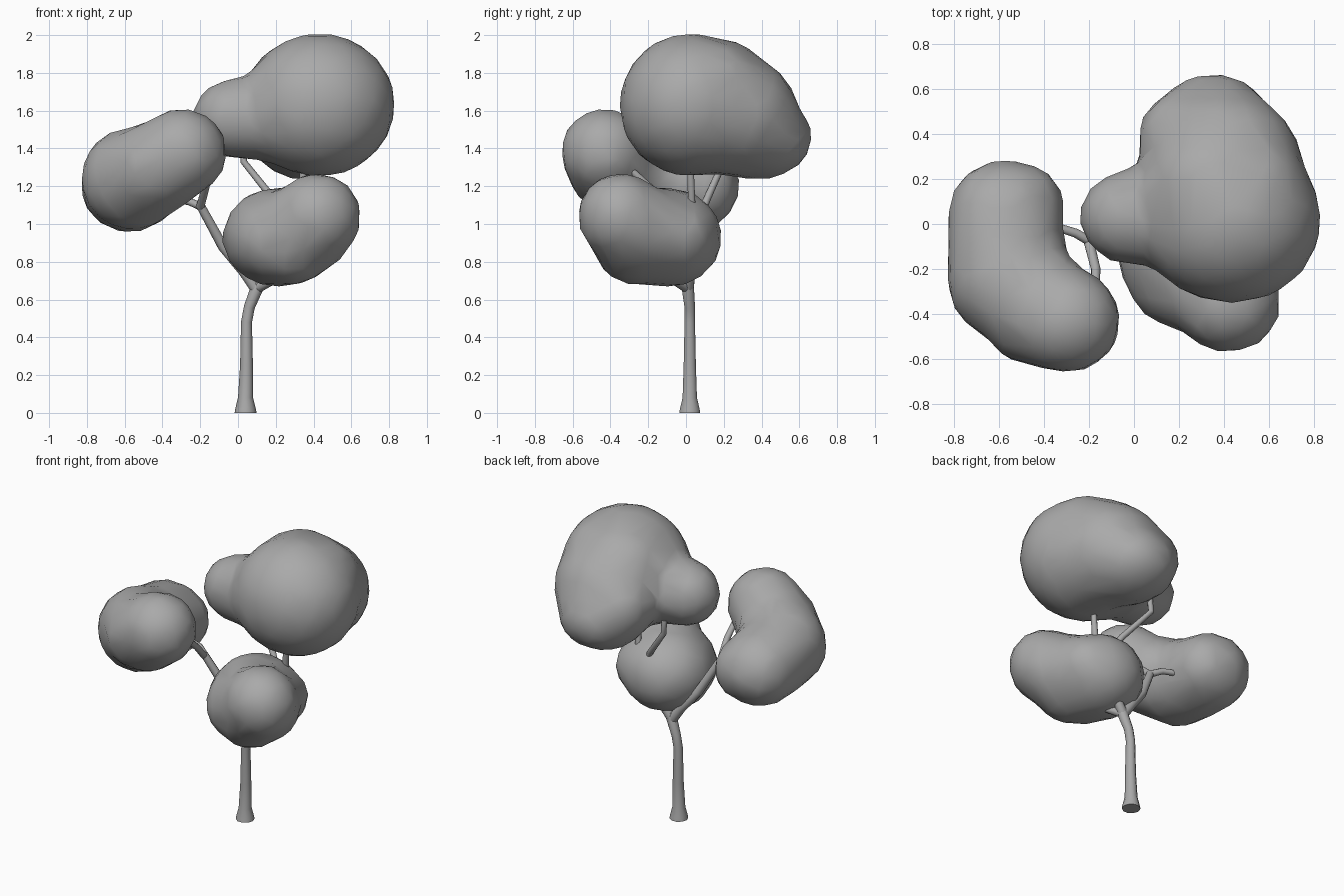
import bpy
import bmesh
from math import radians
from mathutils import Matrix, Vector

cube = bpy.data.objects.get("Cube")
if cube:
    bpy.data.objects.remove(cube, do_unlink=True)

grey = bpy.data.materials.new("plain grey")
grey.use_nodes = True
COLOR = (0.4, 0.4, 0.4, 1)
grey.diffuse_color = COLOR
grey.node_tree.nodes["Principled BSDF"].inputs["Base Color"].default_value = COLOR


def activate(obj):
    bpy.ops.object.select_all(action="DESELECT")
    obj.select_set(True)
    bpy.context.view_layer.objects.active = obj


def foliage(name, lobes):
    """Fuse ellipsoid lobes into one soft clump."""
    bm = bmesh.new()
    for center, radii in lobes:
        matrix = Matrix.LocRotScale(Vector(center), None, Vector(radii))
        bmesh.ops.create_icosphere(bm, subdivisions=3, radius=1, matrix=matrix)
    mesh = bpy.data.meshes.new(name)
    bm.to_mesh(mesh)
    bm.free()
    mesh.materials.append(grey)
    obj = bpy.data.objects.new(name, mesh)
    bpy.context.collection.objects.link(obj)
    activate(obj)
    remesh = obj.modifiers.new("fuse", "REMESH")
    remesh.mode = "VOXEL"
    remesh.voxel_size = 0.04
    smooth = obj.modifiers.new("soften", "SMOOTH")
    smooth.factor = 0.5
    smooth.iterations = 14
    decimate = obj.modifiers.new("simplify", "DECIMATE")
    decimate.ratio = 0.12
    for modifier in list(obj.modifiers):
        bpy.ops.object.modifier_apply(modifier=modifier.name)
    bpy.ops.object.shade_smooth()


def limb(name, points):
    """Tapered round limb through (x, y, z, radius) points."""
    curve = bpy.data.curves.new(name, "CURVE")
    curve.dimensions = "3D"
    curve.bevel_depth = 1
    curve.bevel_resolution = 3
    curve.use_fill_caps = True
    spline = curve.splines.new("POLY")
    spline.points.add(len(points) - 1)
    for point, (x, y, z, radius) in zip(spline.points, points):
        point.co = (x, y, z, 1)
        point.radius = radius
    curve.materials.append(grey)
    obj = bpy.data.objects.new(name, curve)
    bpy.context.collection.objects.link(obj)
    activate(obj)
    bpy.ops.object.convert(target="MESH")
    bpy.ops.object.shade_smooth_by_angle(angle=radians(60))


# Leaf clumps
foliage("upper_crown", [
    ((0.43, 0.02, 1.63), (0.41, 0.38, 0.385)),
    ((0.35, 0.38, 1.46), (0.29, 0.3, 0.23)),
    ((0.4, 0.24, 1.58), (0.36, 0.36, 0.33)),
    ((0.36, 0.18, 1.7), (0.32, 0.28, 0.285)),
    ((0.52, 0.16, 1.7), (0.25, 0.25, 0.27)),
    ((0.23, 0.38, 1.54), (0.22, 0.22, 0.22)),
    ((0.18, 0.04, 1.56), (0.25, 0.26, 0.24)),
    ((0.0, 0.03, 1.56), (0.25, 0.22, 0.22)),
])
foliage("right_clump", [
    ((-0.3, -0.43, 1.38), (0.25, 0.24, 0.24)),
    ((-0.43, -0.37, 1.3), (0.27, 0.27, 0.25)),
    ((-0.56, -0.25, 1.24), (0.28, 0.27, 0.28)),
    ((-0.57, -0.1, 1.21), (0.27, 0.26, 0.26)),
    ((-0.58, 0.03, 1.2), (0.26, 0.26, 0.25)),
    ((-0.5, 0.07, 1.19), (0.2, 0.21, 0.21)),
])
foliage("lower_clump", [
    ((0.21, -0.1, 0.93), (0.3, 0.3, 0.27)),
    ((0.34, -0.04, 0.94), (0.19, 0.19, 0.19)),
    ((0.1, -0.18, 0.93), (0.17, 0.18, 0.18)),
    ((0.2, -0.22, 0.92), (0.24, 0.25, 0.24)),
    ((0.29, -0.27, 0.9), (0.23, 0.23, 0.23)),
    ((0.36, -0.27, 0.98), (0.26, 0.25, 0.25)),
    ((0.42, -0.35, 1.04), (0.24, 0.23, 0.24)),
])

# Trunk and branches
limb("trunk", [(0.04, 0.02, 0, 0.058), (0.04, 0.02, 0.02, 0.055),
               (0.04, 0.02, 0.08, 0.04), (0.045, 0.02, 0.25, 0.034),
               (0.045, 0.02, 0.48, 0.029), (0.06, 0.02, 0.56, 0.029),
               (0.1, 0.01, 0.66, 0.034), (0.11, 0.01, 0.7, 0.027)])
limb("right_branch", [(0.1, 0.01, 0.65, 0.032), (0.03, 0.01, 0.75, 0.03),
                      (-0.08, -0.02, 0.88, 0.028), (-0.2, -0.08, 1.1, 0.024)])
limb("right_front_twig", [(-0.2, -0.08, 1.09, 0.023), (-0.17, -0.2, 1.2, 0.021),
                          (-0.17, -0.33, 1.32, 0.018)])
limb("right_back_twig", [(-0.19, -0.08, 1.09, 0.022), (-0.26, -0.04, 1.12, 0.02),
                         (-0.42, 0.01, 1.13, 0.018)])
limb("left_branch", [(0.1, 0.01, 0.66, 0.032), (0.2, 0.03, 0.8, 0.027),
                     (0.28, 0.05, 0.98, 0.024)])
limb("left_front_twig", [(0.1, 0.01, 0.66, 0.028), (0.18, -0.06, 0.7, 0.023),
                         (0.26, -0.16, 0.76, 0.019)])
limb("crown_back_twig", [(0.28, 0.05, 0.97, 0.022), (0.19, 0.11, 1.13, 0.02),
                         (0.03, 0.2, 1.33, 0.018), (0.03, 0.19, 1.42, 0.018)])
limb("crown_side_twig", [(0.28, 0.05, 0.97, 0.022), (0.34, 0.03, 1.12, 0.02),
                         (0.35, 0.02, 1.38, 0.018)])
